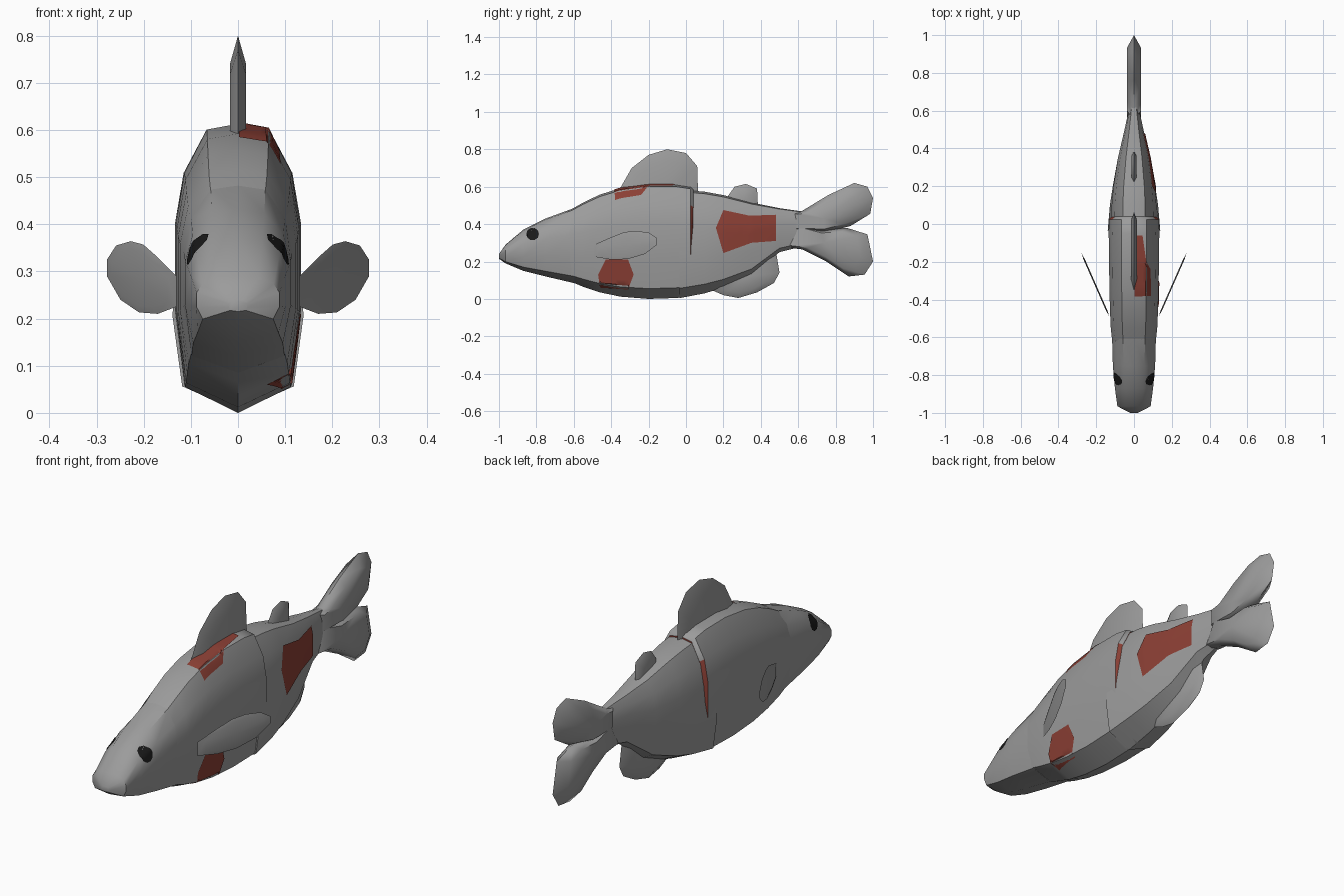
import bpy, bmesh, math
from mathutils import Vector
from mathutils.bvhtree import BVHTree

if "Cube" in bpy.data.objects:
    bpy.data.objects.remove(bpy.data.objects["Cube"])


def material(name, rgb):
    m = bpy.data.materials.new(name)
    m.diffuse_color = (*rgb, 1)
    m.use_nodes = True
    m.node_tree.nodes["Principled BSDF"].inputs["Base Color"].default_value = m.diffuse_color
    return m


GREY = material("grey scales", (0.33, 0.33, 0.33))
RED = material("red patch", (0.26, 0.05, 0.035))
BLACK = material("black eye", (0.01, 0.01, 0.01))


def finish(name, bm, mats, angle=40):
    bmesh.ops.recalc_face_normals(bm, faces=bm.faces)
    me = bpy.data.meshes.new(name)
    bm.to_mesh(me)
    bm.free()
    for m in mats:
        me.materials.append(m)
    ob = bpy.data.objects.new(name, me)
    bpy.context.collection.objects.link(ob)
    bpy.ops.object.select_all(action='DESELECT')
    ob.select_set(True)
    bpy.context.view_layer.objects.active = ob
    bpy.ops.object.shade_smooth_by_angle(angle=math.radians(angle))
    return ob


# Half cross-section of the body: width factor, height factor
HALF = [(0, 0), (.85, .09), (1, .35), (1, .65), (.86, .83), (.5, .98), (0, 1)]
RING = HALF + [(-u, t) for u, t in HALF[-2:0:-1]]


def loft(name, sections, red_after=None):
    """Sections: y, bottom z, top z, half width, lower flare."""
    bm = bmesh.new()
    rings = []
    for y, zb, zt, w, flare in sections:
        rings.append([bm.verts.new((u * w * (flare if t < .4 else 1), y, zb + t * (zt - zb)))
                      for u, t in RING])
    n = len(RING)
    for a, b in zip(rings, rings[1:]):
        for i in range(n):
            bm.faces.new((a[i], a[(i + 1) % n], b[(i + 1) % n], b[i]))
    bm.faces.new(rings[0])
    bm.faces.new(rings[-1])
    if red_after is not None:
        for f in bm.faces:
            c = f.calc_center_median()
            if c.y > red_after and .15 < c.z < .5:
                f.material_index = 1
    return finish(name, bm, [GREY, RED])


def fin(name, outline, pivot, t, scale=.75, place=lambda x, y, z: (x, y, z)):
    """Lens-shaped fin from a (y, z) outline, thick towards the pivot."""
    bm = bmesh.new()
    edge = [bm.verts.new(place(0, y, z)) for y, z in outline]
    n = len(outline)
    for s in (-1, 1):
        inner = [bm.verts.new(place(s * t, pivot[0] + (y - pivot[0]) * scale,
                                    pivot[1] + (z - pivot[1]) * scale)) for y, z in outline]
        mid = bm.verts.new(place(s * t, *pivot))
        for i in range(n):
            j = (i + 1) % n
            bm.faces.new((edge[i], edge[j], inner[j], inner[i]))
            bm.faces.new((inner[i], inner[j], mid))
    return finish(name, bm, [GREY], 60)


def plate(name, points, direction, target, mat):
    """Thin marking laid over the target along the given direction."""
    d = Vector(direction)
    tree = BVHTree.FromPolygons([v.co for v in target.data.vertices],
                                [p.vertices for p in target.data.polygons])
    bm = bmesh.new()
    bm.faces.new([bm.verts.new(p) for p in points])
    bmesh.ops.triangulate(bm, faces=bm.faces)
    bmesh.ops.subdivide_edges(bm, edges=bm.edges, cuts=5, use_grid_fill=True)
    lost = []
    for v in bm.verts:
        hit = tree.ray_cast(v.co, d)[0]
        if hit is None:
            lost.append(v)
        else:
            v.co = hit - d * .004
    bmesh.ops.delete(bm, geom=lost, context='VERTS')
    ob = finish(name, bm, [mat])
    for p in ob.data.polygons:      # face outward
        if p.normal.dot(d) > 0:
            ob.data.flip_normals()
        break
    return ob


# Body in three overlapping segments
head = loft("head", [(-1, .215, .24, .02, 1), (-.965, .19, .29, .088, 1),
                     (-.87, .15, .37, .101, 1), (-.75, .12, .43, .112, 1),
                     (-.6, .085, .485, .116, 1)])
front = loft("front_body", [(-.635, .1, .467, .114, 1), (-.55, .065, .515, .123, 1),
                            (-.46, .035, .558, .127, 1), (-.35, .012, .592, .13, 1),
                            (-.2, 0, .613, .132, 1), (-.05, .005, .612, .134, 1),
                            (.025, .015, .6, .133, 1), (.04, .03, .585, .115, 1)], .03)
rear = loft("rear_body", [(-.035, .004, .585, .12, 1.16), (.1, .03, .573, .118, 1.08),
                          (.2, .06, .555, .109, 1.03), (.35, .125, .515, .085, 1),
                          (.5, .25, .485, .05, 1), (.64, .285, .465, .02, 1)])

# Fins along the centre line
fin("dorsal_fin", [(-.37, .56), (-.29, .7), (-.2, .77), (-.1, .8), (0, .78),
                   (.06, .71), (.065, .55)], (-.12, .56), .017)
fin("small_back_fin", [(.21, .53), (.26, .6), (.32, .615), (.38, .59), (.385, .49)],
    (.31, .52), .012)
fin("belly_fin", [(.13, .05), (.2, .02), (.28, .005), (.38, .035), (.47, .085),
                  (.5, .14), (.48, .26), (.3, .16)], (.32, .12), .02)

# Forked tail
fin("tail_upper", [(.55, .46), (.62, .47), (.76, .555), (.9, .62), (.97, .6), (1, .54),
                   (.985, .455), (.88, .39), (.74, .355), (.55, .36)], (.74, .43), .036)
fin("tail_lower", [(.5, .28), (.57, .41), (.72, .37), (.86, .38), (.97, .345), (1, .2),
                   (.955, .13), (.87, .12), (.75, .2), (.62, .265)], (.74, .3), .036)

# Side fins, swept outwards and backwards
SIDE = [(-.49, .29), (-.4, .33), (-.33, .357), (-.27, .364), (-.2, .355), (-.155, .325),
        (-.155, .29), (-.22, .24), (-.31, .213), (-.4, .21), (-.49, .225)]
for side, label in ((1, "right"), (-1, "left")):
    fin(label + "_side_fin", SIDE, (-.32, .285), .004, .8,
        lambda x, y, z, s=side: (s * (.135 + (y + .48) * .44 + x), y, z))
    # Eyes
    eye = [(side, -.82 + .034 * math.cos(a * math.pi / 5), .347 + .034 * math.sin(a * math.pi / 5))
           for a in range(10)]
    plate(label + "_eye", eye, (-side, 0, 0), head, BLACK)

# Red markings on the right side and back
plate("belly_patch", [(1, y, z) for y, z in [(-.47, .13), (-.43, .21), (-.31, .21), (-.28, .13),
                                             (-.31, .05), (-.46, .06)]], (-1, 0, 0), front, RED)
plate("flank_patch", [(1, y, z) for y, z in [(.16, .38), (.2, .475), (.34, .445), (.48, .45),
                                             (.48, .31), (.35, .3), (.2, .245)]],
      (-1, 0, 0), rear, RED)
plate("back_patch", [(x, y, 1) for x, y in [(.002, -.385), (.09, -.38), (.088, -.24), (.065, -.2),
                                            (.045, -.06), (.015, -.06), (.002, -.22)]],
      (0, 0, -1), front, RED)
